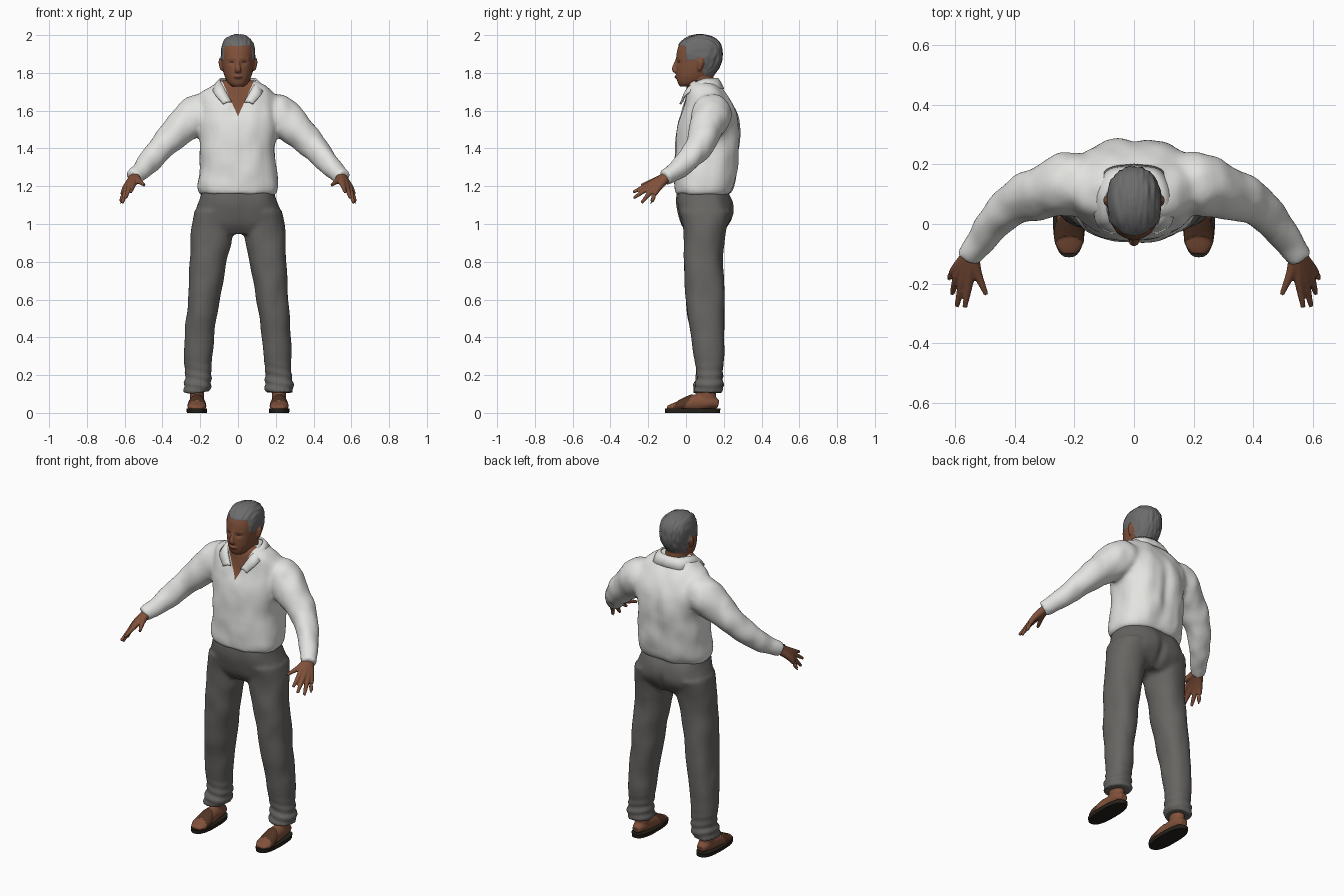
import bpy, bmesh, math
from mathutils import Vector, noise

cube = bpy.data.objects.get("Cube")
if cube:
    bpy.data.objects.remove(cube)


def material(name, r, g, b):
    mat = bpy.data.materials.new(name)
    mat.diffuse_color = (r, g, b, 1)
    mat.use_nodes = True
    node = mat.node_tree.nodes["Principled BSDF"]
    node.inputs["Base Color"].default_value = (r, g, b, 1)
    node.inputs["Roughness"].default_value = 0.8
    return mat


SKIN = material("brown skin", .22, .083, .043)
SHADE = material("dark skin", .09, .032, .018)
HAIR = material("grey hair", .15, .15, .15)
SHIRT = material("white cloth", .77, .78, .75)
TROUSER = material("grey cloth", .135, .13, .122)
STRAP = material("brown leather", .085, .035, .018)
SOLE = material("black sole", .018, .014, .01)


def spline(rows, steps=6):
    """Smooth rows of numbers with a Catmull-Rom curve."""
    p = [Vector(r) for r in rows]
    p = [p[0] * 2 - p[1]] + p + [p[-1] * 2 - p[-2]]
    out = []
    for a, b, c, d in zip(p, p[1:], p[2:], p[3:]):
        for i in range(steps):
            t = i / steps
            out.append((b * 2 + (c - a) * t + (a * 2 - b * 5 + c * 4 - d) * t * t
                        + (b * 3 - a - c * 3 + d) * t ** 3) / 2)
    return out + [p[-2]]


def loft(bm, rings):
    """Skin closed rings and cap both ends."""
    loops = [[bm.verts.new(co) for co in ring] for ring in rings]
    n = len(loops[0])
    for a, b in zip(loops, loops[1:]):
        for i in range(n):
            bm.faces.new((a[i], a[(i + 1) % n], b[(i + 1) % n], b[i]))
    bm.faces.new(loops[0])
    bm.faces.new(loops[-1])


def around(power, count=32):
    """Unit superellipse points."""
    for i in range(count):
        a = math.tau * i / count
        c, s = math.cos(a), math.sin(a)
        yield (math.copysign(abs(c) ** (2 / power), c),
               math.copysign(abs(s) ** (2 / power), s))


def stack(bm, rows, power=2.2, side=1):
    """Level sections: height, centre x, half width, front y, back y."""
    loft(bm, [[(side * (cx + rx * u), (y0 + y1) / 2 + (y1 - y0) / 2 * v, z)
               for u, v in around(power)] for z, cx, rx, y0, y1 in spline(rows)])


def tube(bm, rows, side=1):
    """Sections across a path: x, y, z, radius, second radius."""
    rows = spline([r if len(r) > 4 else (*r, r[3]) for r in rows])
    pts = [Vector((side * r[0], r[1], r[2])) for r in rows]
    rings = []
    for i, p in enumerate(pts):
        t = (pts[min(i + 1, len(pts) - 1)] - pts[max(i - 1, 0)]).normalized()
        u = t.cross(Vector((0, 1, 0) if abs(t.z) > .9 else (0, 0, 1))).normalized()
        w = u.cross(t)
        rings.append([p + u * a * rows[i][3] + w * b * rows[i][4] for a, b in around(2, 20)])
    loft(bm, rings)


def finish(bm, name, mats, angle=60):
    bmesh.ops.recalc_face_normals(bm, faces=bm.faces)
    me = bpy.data.meshes.new(name)
    bm.to_mesh(me)
    bm.free()
    for m in mats:
        me.materials.append(m)
    me.shade_smooth()
    me.set_sharp_from_angle(angle=math.radians(angle))
    ob = bpy.data.objects.new(name, me)
    bpy.context.scene.collection.objects.link(ob)
    return ob


def fuse(bm, voxel, smooth):
    """Weld overlapping solids into one soft skin."""
    ob = finish(bm, "blend", [])
    mod = ob.modifiers.new("weld", "REMESH")
    mod.mode, mod.voxel_size = "VOXEL", voxel
    mod = ob.modifiers.new("soften", "SMOOTH")
    mod.factor, mod.iterations = .5, smooth
    bpy.context.view_layer.update()
    me = bpy.data.meshes.new_from_object(ob.evaluated_get(bpy.context.evaluated_depsgraph_get()))
    bpy.data.objects.remove(ob)
    out = bmesh.new()
    out.from_mesh(me)
    out.normal_update()
    return out


def push(bm, amount):
    """Move every vertex along its normal by amount(position)."""
    moves = [(v, v.normal * amount(v.co)) for v in bm.verts]
    for v, d in moves:
        v.co += d
    bm.normal_update()


def bump(x, width):
    return math.exp(-(x / width) ** 2)


# Shirt: torso and sleeves, with a spine groove, folds and an open neck
bm = bmesh.new()
stack(bm, [(1.155, 0, .2, -.058, .235), (1.2, 0, .214, -.064, .258), (1.3, 0, .204, -.062, .276),
           (1.42, 0, .2, -.06, .287), (1.52, 0, .215, -.047, .286), (1.6, 0, .222, -.022, .268),
           (1.68, 0, .205, 0, .222), (1.725, 0, .155, .005, .187), (1.76, 0, .09, .015, .168)], 2.4)
for s in (-1, 1):
    tube(bm, [(.12, .13, 1.61, .085), (.21, .135, 1.58, .107), (.3, .108, 1.51, .092),
              (.37, .085, 1.445, .079), (.44, .035, 1.365, .066), (.51, -.05, 1.285, .052),
              (.558, -.115, 1.245, .042)], s)
bm = fuse(bm, .012, 5)
push(bm, lambda p: .008 * noise.noise(Vector((p.x * 14, p.y * 12, p.z * 9)))
     - (.014 * bump(p.x, .03) * bump(p.z - 1.42, .2) if p.y > .15 else 0))
for s in (-1, 1):
    bmesh.ops.bisect_plane(bm, geom=bm.verts[:] + bm.edges[:] + bm.faces[:],
                           plane_co=(0, 0, 1.57), plane_no=(s, 0, -.45))
for f in bm.faces:
    c = f.calc_center_median()
    f.material_index = int(c.y < .07 and abs(c.x) < (c.z - 1.57) * .45)
finish(bm, "shirt", [SHIRT, SKIN])

# Collar: a folded band that ends in two points
top = spline([(0, .166, 1.77), (.06, .15, 1.77), (.094, .09, 1.765), (.078, .015, 1.725), (.034, -.02, 1.645)])
low = spline([(0, .198, 1.715), (.09, .18, 1.715), (.128, .1, 1.722), (.125, .005, 1.69), (.078, -.03, 1.635)])
bm = bmesh.new()
for s in (-1, 1):
    flip = Vector((s, 1, 1))
    rows = [[bm.verts.new(p * flip) for p in (a, a.lerp(b, .5) + Vector((0, 0, .006)), b)]
            for a, b in zip(top, low)]
    for a, b in zip(rows, rows[1:]):
        for i in range(2):
            bm.faces.new((a[i], b[i], b[i + 1], a[i + 1]))
bmesh.ops.remove_doubles(bm, verts=bm.verts, dist=.0005)
collar = finish(bm, "collar", [SHIRT])
mod = collar.modifiers.new("thickness", "SOLIDIFY")
mod.thickness, mod.offset = .01, 0

# Trousers: hips and two legs
bm = bmesh.new()
stack(bm, [(1.19, 0, .185, -.045, .21), (1.12, 0, .208, -.052, .245), (1.05, 0, .232, -.038, .254),
           (.99, 0, .236, -.02, .225), (.945, 0, .2, .01, .18)], 2.4)
for s in (-1, 1):
    stack(bm, [(1.07, .125, .107, -.03, .24), (1, .131, .112, -.018, .222), (.9, .143, .108, -.012, .2),
               (.8, .158, .098, -.012, .195), (.6, .181, .084, -.002, .205), (.45, .2, .08, .018, .203),
               (.3, .21, .074, .046, .2), (.2, .213, .07, .055, .193), (.15, .217, .074, .044, .197),
               (.11, .219, .072, .038, .198)], 2.2, s)
bm = fuse(bm, .011, 4)
push(bm, lambda p: .007 * noise.noise(Vector((p.x * 11, p.y * 11, p.z * 8)))
     + .004 * bump(p.z - .15, .08) * math.sin(p.z * 130 + p.x * 25)
     - (.014 * bump(p.x, .022) * bump(p.z - 1.02, .07) if p.y > .1 else 0))
finish(bm, "trousers", [TROUSER])

# Head: skull, neck, nose, brow, lips and ears
bm = bmesh.new()
stack(bm, [(1.727, 0, .03, -.03, .05), (1.745, 0, .052, -.043, .095), (1.78, 0, .07, -.05, .135),
           (1.82, 0, .081, -.052, .168), (1.86, 0, .087, -.052, .186), (1.9, 0, .089, -.05, .191),
           (1.94, 0, .085, -.04, .187), (1.972, 0, .07, -.014, .166), (1.992, 0, .046, .02, .13),
           (2.002, 0, .015, .06, .09)])
tube(bm, [(0, .1, 1.6, .075, .065), (0, .09, 1.7, .066, .063), (0, .08, 1.8, .066, .063)])
tube(bm, [(0, -.045, 1.87, .009), (0, -.058, 1.84, .011), (0, -.062, 1.817, .017, .012),
          (0, -.05, 1.803, .016, .008)])
tube(bm, [(-.055, -.026, 1.873, .008), (0, -.047, 1.877, .008), (.055, -.026, 1.873, .008)])
tube(bm, [(-.026, -.041, 1.777, .005), (0, -.052, 1.779, .009), (.026, -.041, 1.777, .005)])
for s in (-1, 1):
    tube(bm, [(.08, .07, 1.815, .01), (.088, .073, 1.83, .01, .014), (.092, .08, 1.86, .011, .018),
              (.086, .084, 1.877, .008)], s)
bm = fuse(bm, .005, 3)
push(bm, lambda p: -.007 * bump(abs(p.x) - .034, .016) * bump(p.z - 1.855, .011) if p.y < .01 else 0)


def is_hair(p):
    if ((p.y - .077) / .022) ** 2 + ((p.z - 1.845) / .038) ** 2 < 1:
        return False
    if p.y < 0:
        return p.z > 1.943 - max(0, abs(p.x) - .06)
    return p.z > (1.868 if p.y < .06 else max(1.785, 1.868 - (p.y - .06) * 2))


for f in bm.faces:
    c = f.calc_center_median()
    eye = ((abs(c.x) - .034) / .014) ** 2 + ((c.z - 1.856) / .005) ** 2 < 1
    mouth = abs(c.x) < .024 and abs(c.z - 1.778) < .0035
    f.material_index = 1 if is_hair(c) else 2 if c.y < 0 and (eye or mouth) else 0
push(bm, lambda p: .003 + .005 * noise.noise(Vector((p.x * 90, p.y * 12, p.z * 25))) if is_hair(p) else 0)
finish(bm, "head", [SKIN, HAIR, SHADE])

# Hands: every finger runs from the wrist, so together they form the palm
fingers = [((.528, -.16, 1.232), (.496, -.237, 1.205)), ((.553, -.185, 1.215), (.568, -.28, 1.168)),
           ((.573, -.187, 1.2), (.595, -.277, 1.137)), ((.59, -.172, 1.187), (.611, -.235, 1.112)),
           ((.6, -.153, 1.182), (.622, -.185, 1.108))]
for s, label in ((1, "left"), (-1, "right")):
    bm = bmesh.new()
    for knuckle, tip in fingers:
        tube(bm, [(.545, -.095, 1.255, .026), (*knuckle, .0165), (*tip, .008)], s)
    finish(fuse(bm, .005, 2), label + "_hand", [SKIN])

    # Foot with a leather band over the instep
    bm = bmesh.new()
    tube(bm, [(.217, .172, .045, .025, .022), (.217, .13, .055, .038, .035), (.217, .05, .052, .04, .046),
              (.218, -.03, .038, .047, .028), (.217, -.075, .03, .043, .018), (.216, -.1, .026, .026, .01)], s)
    tube(bm, [(.217, .12, .04, .036, .042), (.217, .11, .1, .037, .05), (.217, .115, .17, .04, .05)], s)
    bm = fuse(bm, .006, 2)
    for f in bm.faces:
        c = f.calc_center_median()
        f.material_index = int(abs(c.y - (c.z - .05) * .8 + .025) < .026)
    push(bm, lambda p: .004 if abs(p.y - (p.z - .05) * .8 + .025) < .026 else 0)
    finish(bm, label + "_foot", [SKIN, STRAP])

    # Sandal sole
    bm = bmesh.new()
    stack(bm, [(0, .218, .053, -.11, .18), (.022, .218, .055, -.112, .182)], 2.6, s)
    finish(bm, label + "_sole", [SOLE], 40)
